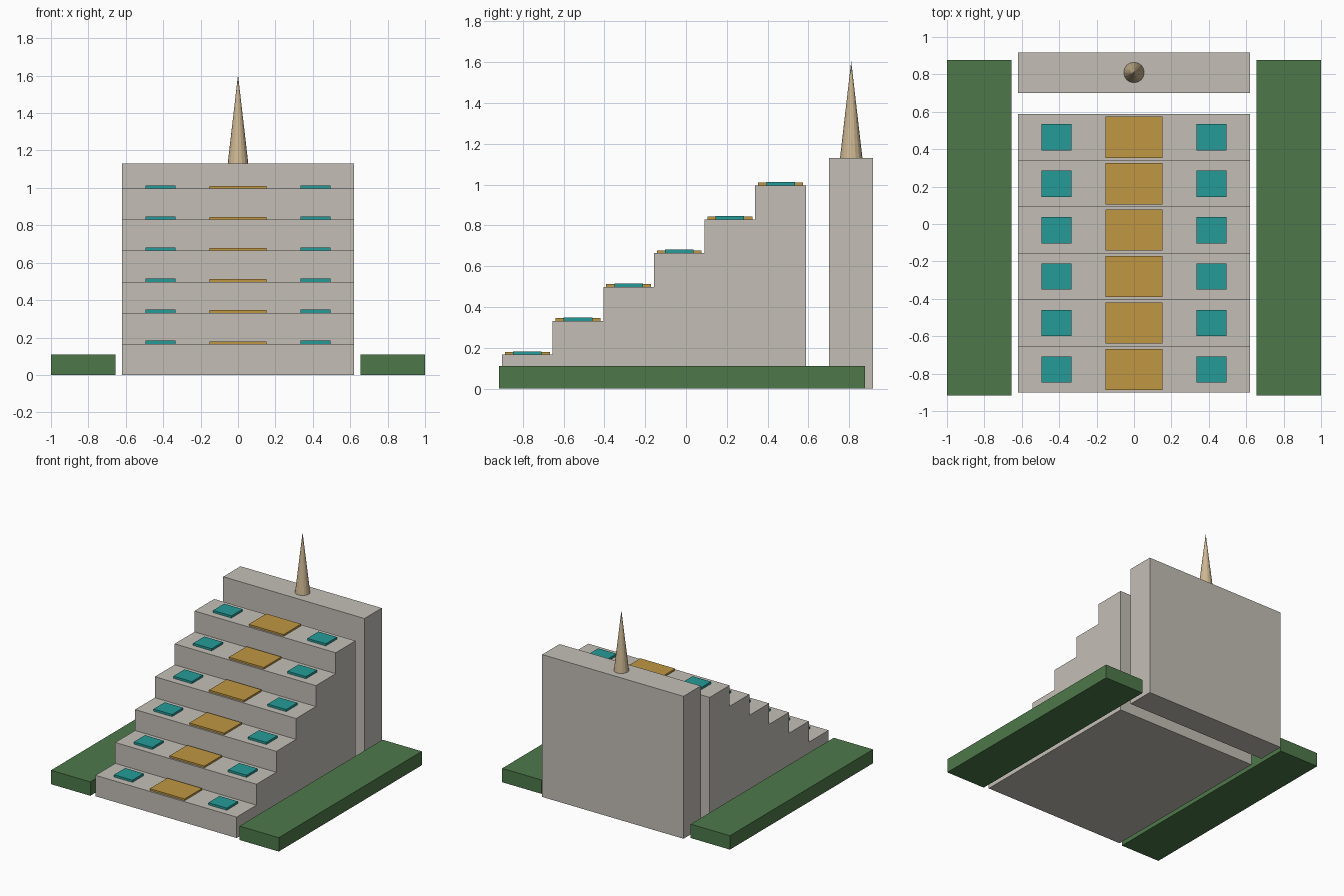
import bpy
import bmesh

cube = bpy.data.objects.get("Cube")
if cube:
    bpy.data.objects.remove(cube, do_unlink=True)


def make_material(name, r, g, b):
    m = bpy.data.materials.new(name)
    m.diffuse_color = (r, g, b, 1)
    m.use_nodes = True
    m.node_tree.nodes["Principled BSDF"].inputs["Base Color"].default_value = (r, g, b, 1)
    return m


STONE = make_material("pale stone", 0.55, 0.52, 0.47)
GOLD = make_material("gold", 0.53, 0.31, 0.055)
TEAL = make_material("teal", 0.018, 0.33, 0.315)
GREEN = make_material("hedge green", 0.075, 0.19, 0.068)
TAN = make_material("spire tan", 0.62, 0.48, 0.29)


def finish(bm, name, mat):
    bmesh.ops.recalc_face_normals(bm, faces=bm.faces)
    mesh = bpy.data.meshes.new(name)
    bm.to_mesh(mesh)
    bm.free()
    mesh.materials.append(mat)
    obj = bpy.data.objects.new(name, mesh)
    bpy.context.collection.objects.link(obj)
    return obj


def box(name, x, y, z, mat):
    """Box from (min, max) pairs along each axis."""
    bm = bmesh.new()
    bmesh.ops.create_cube(bm, size=1)
    for v in bm.verts:
        v.co = [lo_hi[c > 0] for lo_hi, c in zip((x, y, z), v.co)]
    return finish(bm, name, mat)


STEPS = 6
FRONT, DEPTH, RISE = -0.902, 0.2483, 0.166
HALF_WIDTH = 0.62

# Staircase: stepped side profile extruded across the width
profile = [(FRONT, 0)]
for i in range(STEPS):
    top = RISE * (i + 1)
    profile += [(FRONT + DEPTH * i, top), (FRONT + DEPTH * (i + 1), top)]
profile.append((FRONT + DEPTH * STEPS, 0))
bm = bmesh.new()
face = bm.faces.new([bm.verts.new((-HALF_WIDTH, y, z)) for y, z in profile])
side = bmesh.ops.extrude_face_region(bm, geom=[face])
moved = [g for g in side["geom"] if isinstance(g, bmesh.types.BMVert)]
bmesh.ops.translate(bm, verts=moved, vec=(2 * HALF_WIDTH, 0, 0))
finish(bm, "staircase", STONE)

# Plates on each tread
for i in range(STEPS):
    y = FRONT + DEPTH * (i + 0.5)
    z = RISE * (i + 1)
    n = i + 1
    box(f"gold_plate_{n}", (-0.153, 0.153), (y - 0.11, y + 0.11), (z, z + 0.014), GOLD)
    for label, s in (("left", 1), ("right", -1)):
        x = s * 0.414
        box(f"teal_plate_{label}_{n}", (x - 0.081, x + 0.081),
            (y - 0.07, y + 0.07), (z, z + 0.017), TEAL)

# Back wall and spire
WALL_TOP = 1.13
box("back_wall", (-HALF_WIDTH, HALF_WIDTH), (0.70, 0.917), (0, WALL_TOP), STONE)
bm = bmesh.new()
bmesh.ops.create_cone(bm, cap_ends=True, segments=16, radius1=0.055, radius2=0, depth=0.475)
bmesh.ops.remove_doubles(bm, verts=bm.verts, dist=0.0001)
bmesh.ops.translate(bm, verts=bm.verts, vec=(0, 0.81, WALL_TOP + 0.2375))
finish(bm, "spire", TAN)

# Hedges on both sides
for label, x in (("left", (0.655, 1)), ("right", (-1, -0.655))):
    box(f"hedge_{label}", x, (-0.917, 0.877), (0, 0.11), GREEN)
